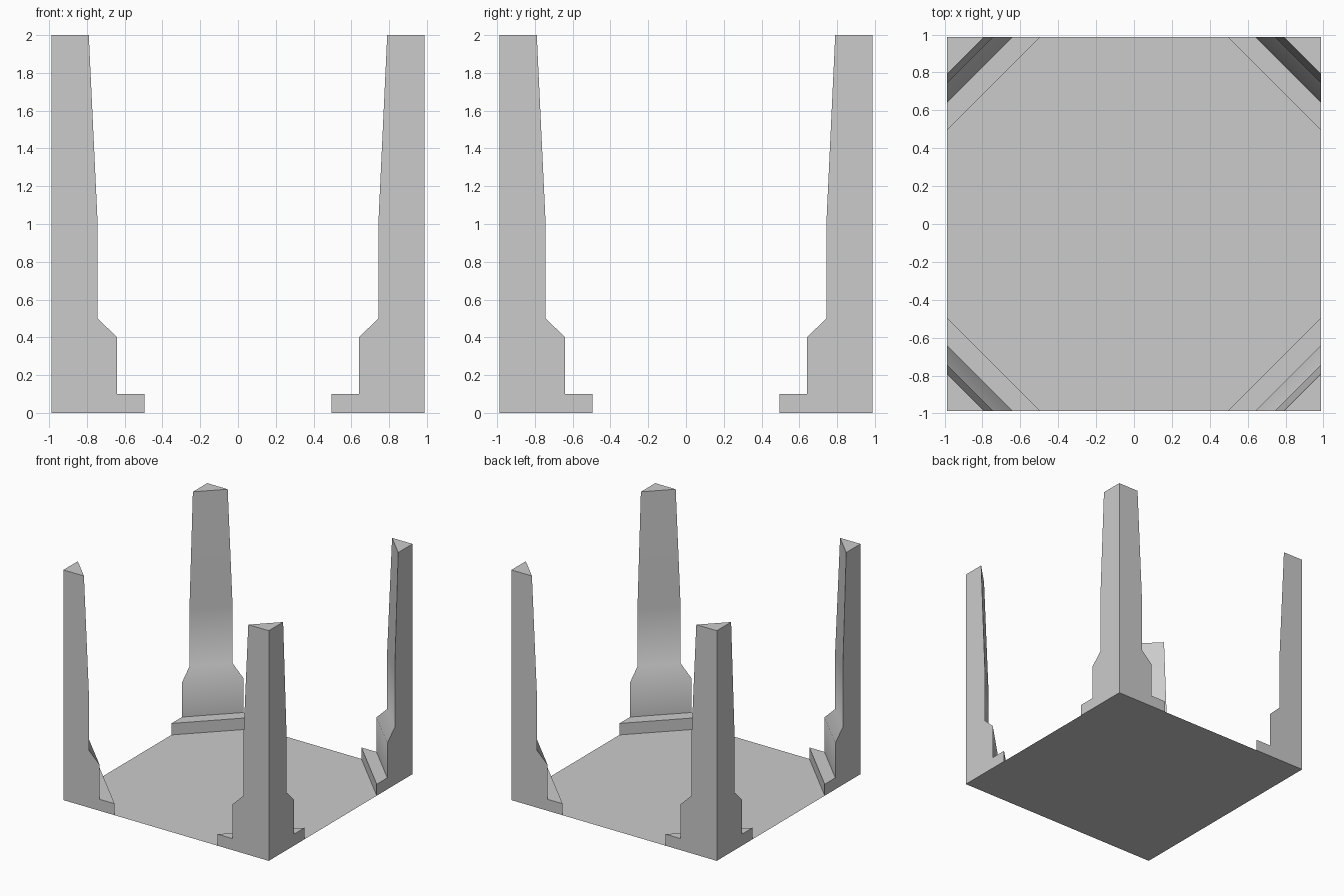
import bpy, bmesh
from math import radians

if "Cube" in bpy.data.objects:
    bpy.data.objects.remove(bpy.data.objects["Cube"])

H = 0.987  # half width of the square plan
# (height, leg length of the triangular section) from bottom to top
PROFILE = [(0, 0.492), (0.1, 0.492), (0.1, 0.347), (0.4, 0.347),
           (0.5, 0.244), (1.0, 0.244), (2.0, 0.197)]


def make_object(name, bm):
    mesh = bpy.data.meshes.new(name)
    bm.to_mesh(mesh)
    bm.free()
    ob = bpy.data.objects.new(name, mesh)
    bpy.context.collection.objects.link(ob)
    return ob


# Corner post: stacked triangular sections with a stepped plinth
def corner_post(name, sx, sy):
    bm = bmesh.new()
    rings = []
    for z, s in PROFILE:
        pts = [(H, H), (H - s, H), (H, H - s)]
        rings.append([bm.verts.new((sx * x, sy * y, z)) for x, y in pts])
    for a, b in zip(rings, rings[1:]):
        for i in range(3):
            j = (i + 1) % 3
            bm.faces.new((a[i], a[j], b[j], b[i]))
    bm.faces.new(rings[-1])
    # the ledge at the step has no area on the two outer sides
    bmesh.ops.remove_doubles(bm, verts=bm.verts, dist=1e-5)
    bmesh.ops.dissolve_degenerate(bm, edges=bm.edges, dist=1e-5)
    bmesh.ops.recalc_face_normals(bm, faces=bm.faces)
    ob = make_object(name, bm)
    bpy.ops.object.select_all(action='DESELECT')
    ob.select_set(True)
    bpy.context.view_layer.objects.active = ob
    bpy.ops.object.shade_smooth_by_angle(angle=radians(40))


for name, sx, sy in [("front_left_post", -1, -1), ("front_right_post", 1, -1),
                     ("back_left_post", -1, 1), ("back_right_post", 1, 1)]:
    corner_post(name, sx, sy)

# Floor: a single flat square
bm = bmesh.new()
bmesh.ops.create_grid(bm, x_segments=1, y_segments=1, size=H)
make_object("floor", bm)
